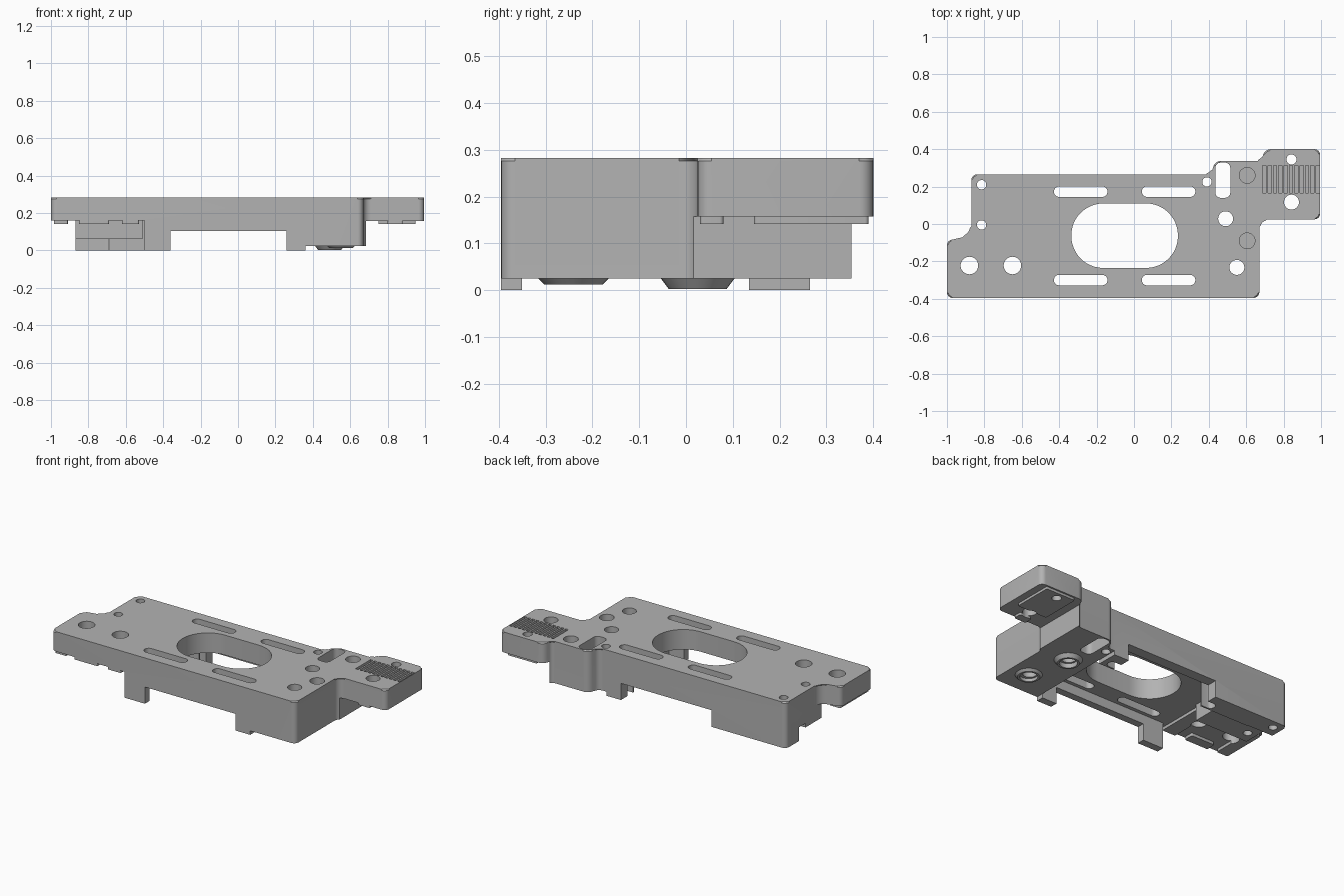
import bpy, bmesh, math
from mathutils import Vector

cube = bpy.data.objects.get("Cube")
if cube:
    bpy.data.objects.remove(cube, do_unlink=True)

grey = bpy.data.materials.new("machined_grey")
grey.use_nodes = True
GREY = (0.45, 0.45, 0.45, 1)
grey.diffuse_color = GREY
grey.node_tree.nodes["Principled BSDF"].inputs["Base Color"].default_value = GREY


def rounded(corners, steps=6):
    """Polygon from (x, y, radius) corners, each corner turned into an arc."""
    out = []
    for i, (x, y, r) in enumerate(corners):
        p = Vector((x, y))
        a = (Vector(corners[i - 1][:2]) - p).normalized()
        b = (Vector(corners[(i + 1) % len(corners)][:2]) - p).normalized()
        if r == 0:
            out.append(p)
            continue
        half = a.angle(b) / 2
        centre = p + (a + b).normalized() * (r / math.sin(half))
        start = p + a * (r / math.tan(half)) - centre
        end = p + b * (r / math.tan(half)) - centre
        turn = start.angle_signed(end)
        for k in range(steps + 1):
            t = -turn * k / steps
            c, s = math.cos(t), math.sin(t)
            out.append(centre + Vector((c * start.x - s * start.y, s * start.x + c * start.y)))
    return out


def rect(x0, x1, y0, y1, r=0):
    return rounded([(x0, y0, r), (x1, y0, r), (x1, y1, r), (x0, y1, r)])


def ring(x, y, r, n=32):
    return [Vector((x + r * math.cos(2 * math.pi * k / n), y + r * math.sin(2 * math.pi * k / n)))
            for k in range(n)]


def loft(name, low, high, z0, z1, chamfer=0):
    """Solid between two outlines with the same point count."""
    bm = bmesh.new()
    lo = [bm.verts.new((p.x, p.y, z0)) for p in low]
    hi = [bm.verts.new((p.x, p.y, z1)) for p in high]
    n = len(lo)
    bm.faces.new(lo[::-1])
    top = bm.faces.new(hi)
    for i in range(n):
        j = (i + 1) % n
        bm.faces.new((lo[i], lo[j], hi[j], hi[i]))
    if chamfer:
        bmesh.ops.bevel(bm, geom=list(top.edges), offset=chamfer, segments=1, affect='EDGES')
    bmesh.ops.recalc_face_normals(bm, faces=bm.faces)
    mesh = bpy.data.meshes.new(name)
    bm.to_mesh(mesh)
    bm.free()
    mesh.materials.append(grey)
    ob = bpy.data.objects.new(name, mesh)
    bpy.context.collection.objects.link(ob)
    return ob


def combine(target, tool, operation):
    mod = target.modifiers.new("combine", 'BOOLEAN')
    mod.operation, mod.solver, mod.object = operation, 'EXACT', tool
    bpy.context.view_layer.objects.active = target
    bpy.ops.object.modifier_apply(modifier=mod.name)
    bpy.data.objects.remove(tool, do_unlink=True)


def cut(outline, z0, z1):
    combine(body, loft("cutter", outline, outline, z0, z1), 'DIFFERENCE')


# Main body: full outline, later milled from below
outline = rounded([
    (-1, -0.395, .03), (.67, -0.395, .03), (.67, .025, .04), (.995, .025, .03),
    (.995, .4, .03), (.7, .4, .045), (.68, .338, .025), (.435, .338, .045),
    (.41, .265, .035), (-.87, .265, .03), (-.87, -.06, .06), (-1, -.09, .03)])
body = loft("mounting_plate", outline, outline, 0, .283, .007)

# Underside milling: x0, x1, y0, y1, ceiling height
for x0, x1, y0, y1, z in [
        (-1.1, -.5, -.5, -.08, .16),      # left tab
        (-1.1, -.87, -.2, .4, .16),       # left edge
        (-.87, -.5, -.081, .135, .06),    # raised pad of left block
        (-.51, -.36, -.35, .135, .16),    # pocket behind left leg
        (-.361, .26, -.35, .2, .16),      # central pocket
        (.259, .36, -.35, .135, .16),     # pocket behind right leg
        (-.36, .26, -.5, .5, .103),       # clearance between legs
        (.36, .69, -.5, .5, .025),        # right block
        (.685, 1.1, -.1, .5, .157)]:      # right tab
    cut(rect(x0, x1, y0, y1), -.1, z)

# Round channel across the left block
cut(rect(-.9, -.68, .075, .14, .025), -.1, .085)

# Pads under both tabs
for x0, x1, y0, y1 in [(-.985, -.91, -.38, -.1), (-.85, -.69, -.39, -.33),
                       (-.62, -.53, -.39, -.1), (.8, .88, .03, .08),
                       (.75, .95, .145, .39)]:
    pad = rect(x0, x1, y0, y1, .008)
    combine(body, loft("pad", pad, pad, .142, .18), 'UNION')

# Tapered bosses under the right block
for x, y, z in [(.49, .025, .003), (.55, -.24, .012)]:
    combine(body, loft("boss", ring(x, y, .062), ring(x, y, .09), z, .04), 'UNION')
    cut(ring(x, y, .05), -.1, .03)

# Central oval window and four long slots
cut(rounded([(-.335, -.235, .171), (.235, -.235, .171), (.235, .11, .171),
             (-.335, .11, .171)], 12), -.1, .4)
for x in (-.285, .185):
    for y in (-.3, .173):
        cut(rect(x - .143, x + .143, y - .028, y + .028, .027), -.1, .4)
cut(rect(.435, .515, .14, .328, .028), -.1, .4)

# Through holes
for x, y, r in [(-.88, -.222, .047), (-.65, -.222, .047), (-.815, .21, .025),
                (-.815, -.005, .025), (.39, .225, .025), (.49, .028, .04),
                (.55, -.232, .04), (.842, .345, .027), (.842, .117, .04)]:
    cut(ring(x, y, r), -.1, .4)

# Blind holes in the top
for y in (-.09, .26):
    cut(ring(.605, y, .042), .2, .4)

# Grip grooves on the right tab
for k in range(11):
    x = .688 + .0285 * k
    cut(rect(x, x + .018, .165, .312), .268, .4)

# Smooth rounded walls, keep machined edges sharp
bpy.ops.object.select_all(action='DESELECT')
body.select_set(True)
bpy.context.view_layer.objects.active = body
bpy.ops.object.shade_smooth_by_angle(angle=math.radians(30))
